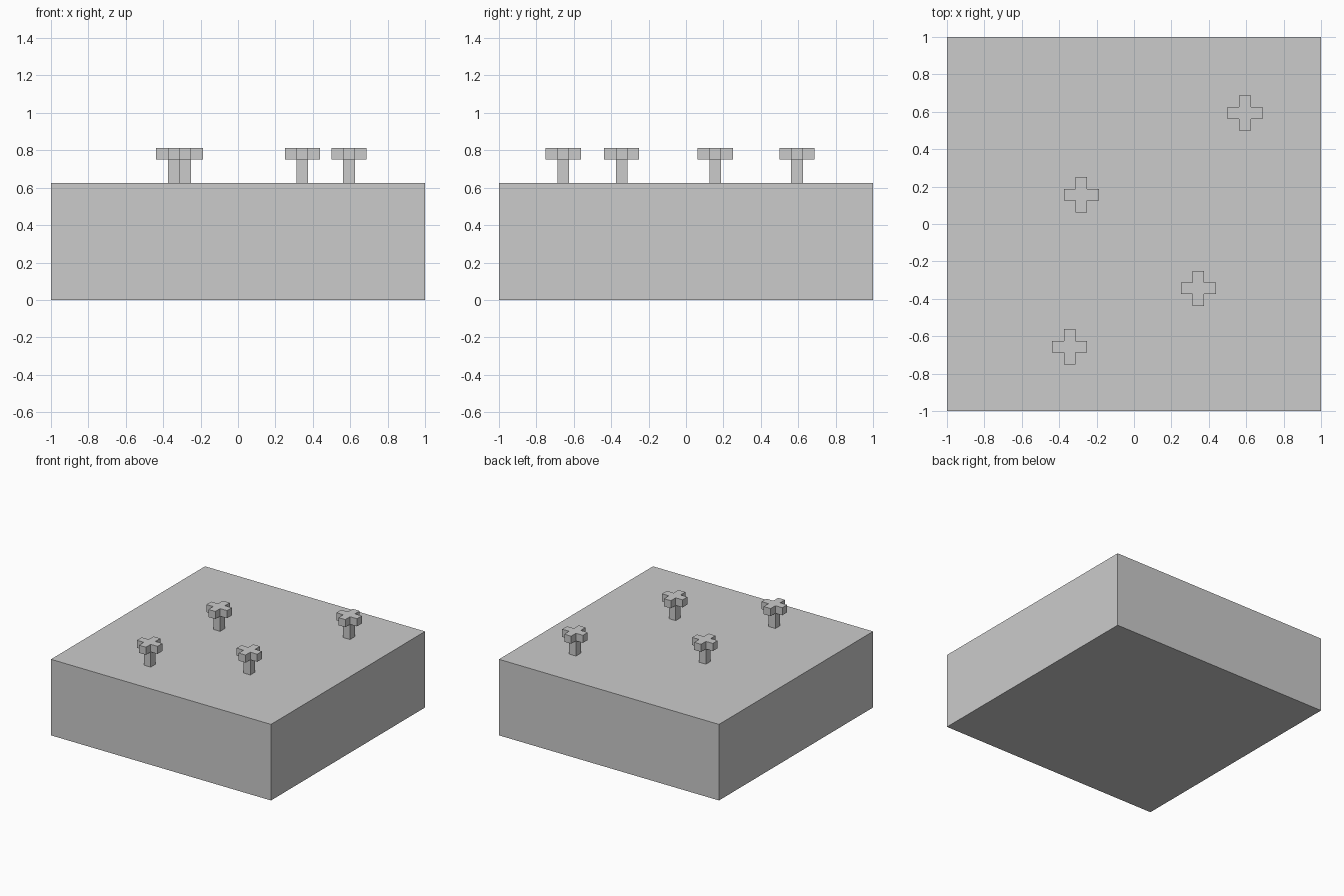
import bpy

cube = bpy.data.objects.get("Cube")
if cube:
    bpy.data.objects.remove(cube, do_unlink=True)

UNIT = 1 / 16            # size of one block
GROUND = 10 * UNIT       # height of the slab

grey = bpy.data.materials.new("plain grey")
grey.use_nodes = True
colour = (0.6, 0.6, 0.6, 1)
grey.diffuse_color = colour
grey.node_tree.nodes["Principled BSDF"].inputs["Base Color"].default_value = colour


def box(name, centre, size):
    bpy.ops.mesh.primitive_cube_add(size=1, location=centre)
    ob = bpy.context.object
    ob.name = name
    ob.scale = size
    bpy.ops.object.transform_apply(location=False, rotation=False, scale=True)
    ob.data.materials.append(grey)
    return ob


# Ground slab
box("ground_slab", (0, 0, GROUND / 2), (2, 2, GROUND))

# Small block trees: a trunk three blocks tall with four blocks round its top
trees = [(9.5, 9.5), (-4.5, 2.5), (5.5, -5.5), (-5.5, -10.5)]
arms = {"right": (-1, 0), "left": (1, 0), "front": (0, -1), "back": (0, 1)}
for number, (column, row) in enumerate(trees, 1):
    x, y = column * UNIT, row * UNIT
    box(f"tree_{number}_trunk", (x, y, GROUND + 1.5 * UNIT), (UNIT, UNIT, 3 * UNIT))
    for side, (dx, dy) in arms.items():
        box(f"tree_{number}_{side}_leaf",
            (x + dx * UNIT, y + dy * UNIT, GROUND + 2.5 * UNIT), (UNIT,) * 3)
